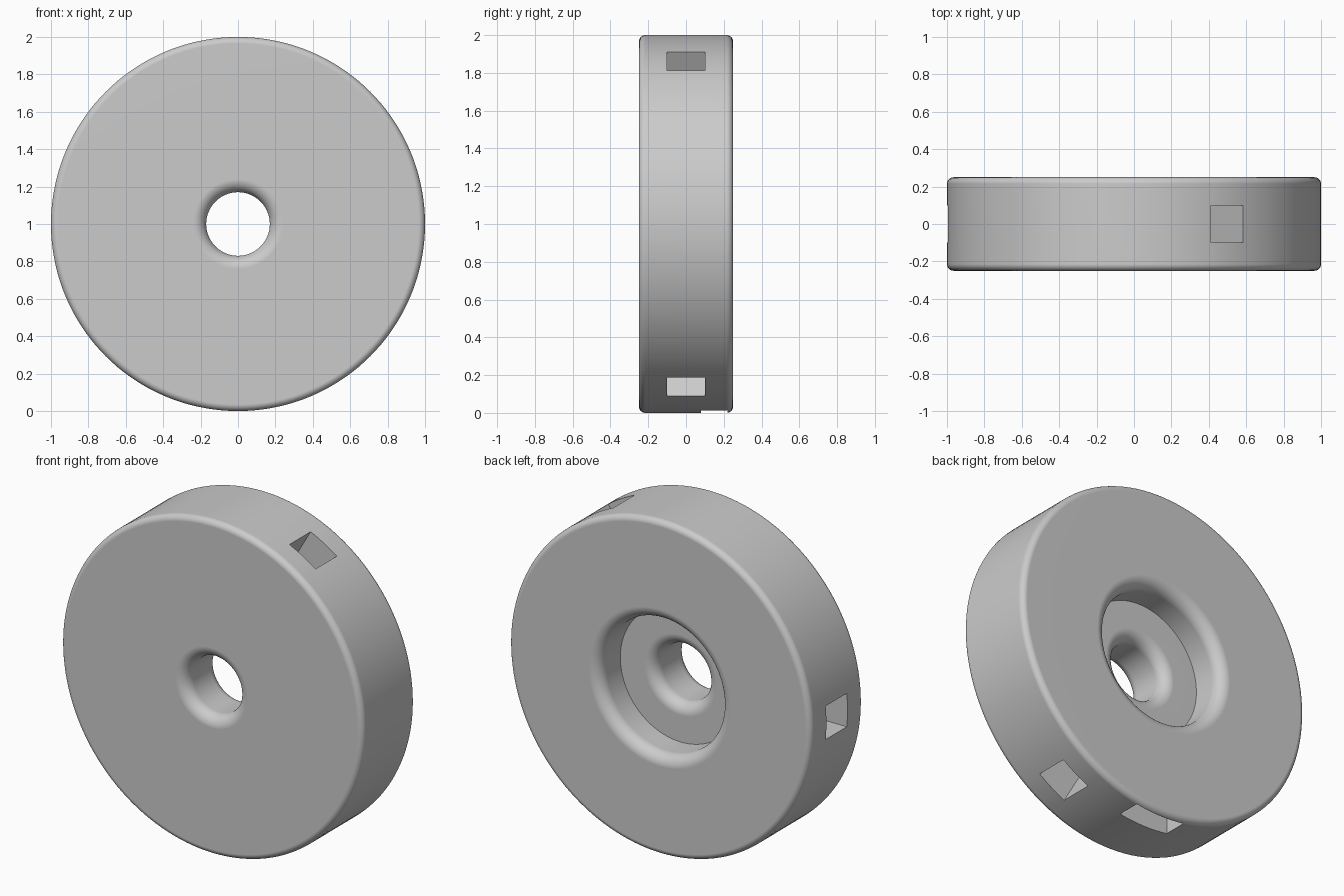
import bpy, bmesh
from math import sin, cos, pi, radians
from mathutils import Matrix, Vector

if "Cube" in bpy.data.objects:
    bpy.data.objects.remove(bpy.data.objects["Cube"], do_unlink=True)

HALF = 0.25                    # half thickness
BORE, RECESS, FLOOR = 0.17, 0.40, 0.05
EDGE, LIP = 0.035, 0.07        # fillet radii
CENTRE = Matrix.Translation((0, 0, 1))


def arc(r, y, radius, start, end, steps):
    """Fillet points (r, y) around a centre, angles in degrees."""
    angles = [radians(start + (end - start) * i / steps) for i in range(steps + 1)]
    return [(r + radius * cos(a), y + radius * sin(a)) for a in angles]


def make_object(name, bm, mat):
    bmesh.ops.recalc_face_normals(bm, faces=bm.faces)
    mesh = bpy.data.meshes.new(name)
    bm.to_mesh(mesh)
    bm.free()
    mesh.materials.append(mat)
    obj = bpy.data.objects.new(name, mesh)
    bpy.context.collection.objects.link(obj)
    return obj


grey = bpy.data.materials.new("light_grey")
grey.use_nodes = True
grey.diffuse_color = (0.6, 0.6, 0.6, 1)
grey.node_tree.nodes["Principled BSDF"].inputs["Base Color"].default_value = (0.6, 0.6, 0.6, 1)

# Wheel disc: closed cross-section turned around the axle
profile = (
    arc(BORE + LIP, -HALF + LIP, LIP, 180, 270, 10)
    + arc(1 - EDGE, -HALF + EDGE, EDGE, -90, 0, 6)
    + arc(1 - EDGE, HALF - EDGE, EDGE, 0, 90, 6)
    + arc(RECESS + LIP, HALF - LIP, LIP, 90, 180, 10)
    + [(RECESS, FLOOR)]
    + arc(BORE + LIP, FLOOR - LIP, LIP, 90, 180, 10)
)
bm = bmesh.new()
verts = [bm.verts.new((r, y, 0)) for r, y in profile]
edges = [bm.edges.new((v, verts[i - 1])) for i, v in enumerate(verts)]
bmesh.ops.spin(bm, geom=verts + edges, cent=(0, 0, 0), axis=(0, 1, 0),
               angle=2 * pi, steps=144, use_merge=True)
bmesh.ops.remove_doubles(bm, verts=bm.verts, dist=1e-5)
bm.transform(CENTRE)
wheel = make_object("wheel_disc", bm, grey)


# Pocket cutters: three radial slots and one wider offset slot underneath
def pocket(bm, angle, width, y, depth_y, inner):
    outer = 1.1
    bmesh.ops.create_cube(bm, size=1, matrix=(
        CENTRE @ Matrix.Rotation(-radians(angle), 4, 'Y')
        @ Matrix.Translation(((inner + outer) / 2, y, 0))
        @ Matrix.Diagonal(Vector((outer - inner, depth_y, width, 1)))))


bm = bmesh.new()
for angle in (60, 180, 300):
    pocket(bm, angle, 0.2, 0, 0.2, 0.6)
pocket(bm, 270, 0.33, 0.15, 0.14, 0.7)
cutter = make_object("pocket_cutter", bm, grey)
cutter.hide_render = True

cut = wheel.modifiers.new("pockets", 'BOOLEAN')
cut.object = cutter
cut.operation = 'DIFFERENCE'
cut.solver = 'EXACT'
bpy.ops.object.select_all(action='DESELECT')
wheel.select_set(True)
bpy.context.view_layer.objects.active = wheel
bpy.ops.object.modifier_apply(modifier=cut.name)
bpy.data.objects.remove(cutter, do_unlink=True)

# Smooth fillets with crisp pocket edges and flat faces
bpy.ops.object.shade_smooth_by_angle(angle=radians(30))
weighted = wheel.modifiers.new("weighted_normals", 'WEIGHTED_NORMAL')
weighted.keep_sharp = True
